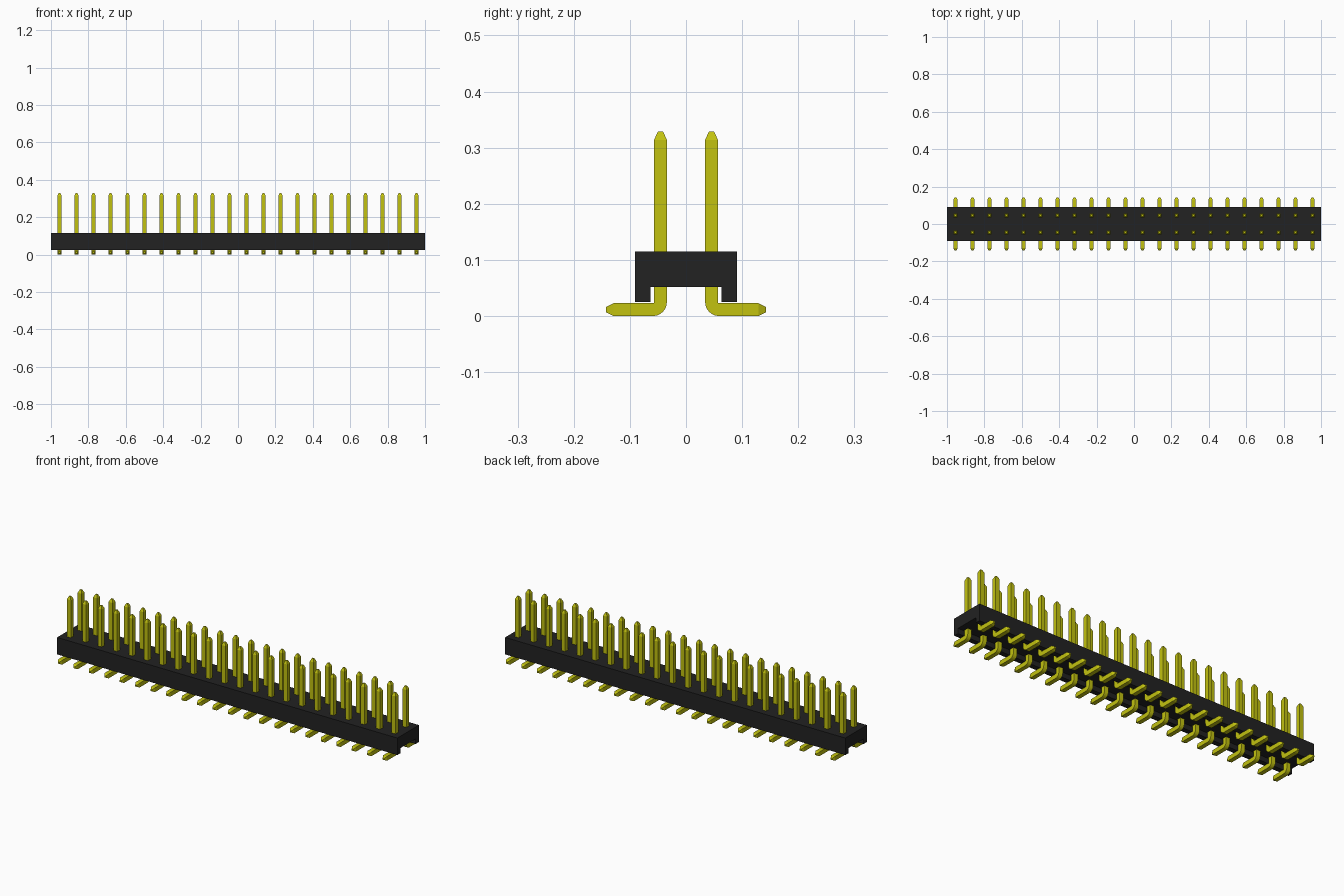
import bpy
import bmesh
from math import sin, cos, pi

if "Cube" in bpy.data.objects:
    bpy.data.objects.remove(bpy.data.objects["Cube"], do_unlink=True)

COUNT = 22
PITCH = 2 / COUNT
ROW = PITCH / 2          # distance of each row from the middle
HALF = 0.0114            # half thickness of a pin
TIP = 0.0045             # half thickness at the pointed ends
BEND = 0.0135            # centre-line radius of the bend


def material(name, color, roughness):
    mat = bpy.data.materials.new(name)
    mat.use_nodes = True
    mat.diffuse_color = color
    bsdf = mat.node_tree.nodes["Principled BSDF"]
    bsdf.inputs["Base Color"].default_value = color
    bsdf.inputs["Roughness"].default_value = roughness
    return mat


def finish(name, bm, mat):
    bmesh.ops.recalc_face_normals(bm, faces=bm.faces)
    mesh = bpy.data.meshes.new(name)
    bm.to_mesh(mesh)
    bm.free()
    mesh.materials.append(mat)
    obj = bpy.data.objects.new(name, mesh)
    bpy.context.collection.objects.link(obj)
    return obj


black = material("black plastic", (0.016, 0.016, 0.016, 1), 0.6)
gold = material("yellow metal", (0.54, 0.54, 0.005, 1), 0.4)

# Housing: channel profile extruded along the length
half_profile = [(0.0905, 0.115), (0.0905, 0.025), (0.0635, 0.025), (0.0635, 0.052)]
profile = half_profile + [(-y, z) for y, z in reversed(half_profile)]
bm = bmesh.new()
face = bm.faces.new([bm.verts.new((-1, y, z)) for y, z in profile])
extruded = bmesh.ops.extrude_face_region(bm, geom=[face])
new_verts = [g for g in extruded["geom"] if isinstance(g, bmesh.types.BMVert)]
bmesh.ops.translate(bm, verts=new_verts, vec=(2, 0, 0))
finish("housing", bm, black)

# Pin centre line: (y, z, tangent angle, half thickness), from tip to foot
path = [(ROW, 0.329, 0, TIP), (ROW, 0.314, 0, HALF)]
for i in range(7):
    a = i / 6 * pi / 2
    path.append((ROW + BEND * (1 - cos(a)), HALF + BEND * (1 - sin(a)), a, HALF))
path += [(0.129, HALF, pi / 2, HALF), (0.1425, HALF, pi / 2, TIP)]


def add_pin(bm, x, side):
    rings = []
    for y, z, a, h in path:
        ring = []
        for u, v in ((-1, -1), (1, -1), (1, 1), (-1, 1)):
            ring.append(bm.verts.new((x + u * h, side * (y + v * h * cos(a)),
                                      z + v * h * sin(a))))
        rings.append(ring)
    for r, s in zip(rings, rings[1:]):
        for k in range(4):
            n = (k + 1) % 4
            bm.faces.new((r[k], r[n], s[n], s[k]))
    bm.faces.new(rings[0])
    bm.faces.new(rings[-1])


# Two mirrored rows of bent pins
for name, side in (("front_pins", -1), ("back_pins", 1)):
    bm = bmesh.new()
    for i in range(COUNT):
        add_pin(bm, (i - (COUNT - 1) / 2) * PITCH, side)
    finish(name, bm, gold)
